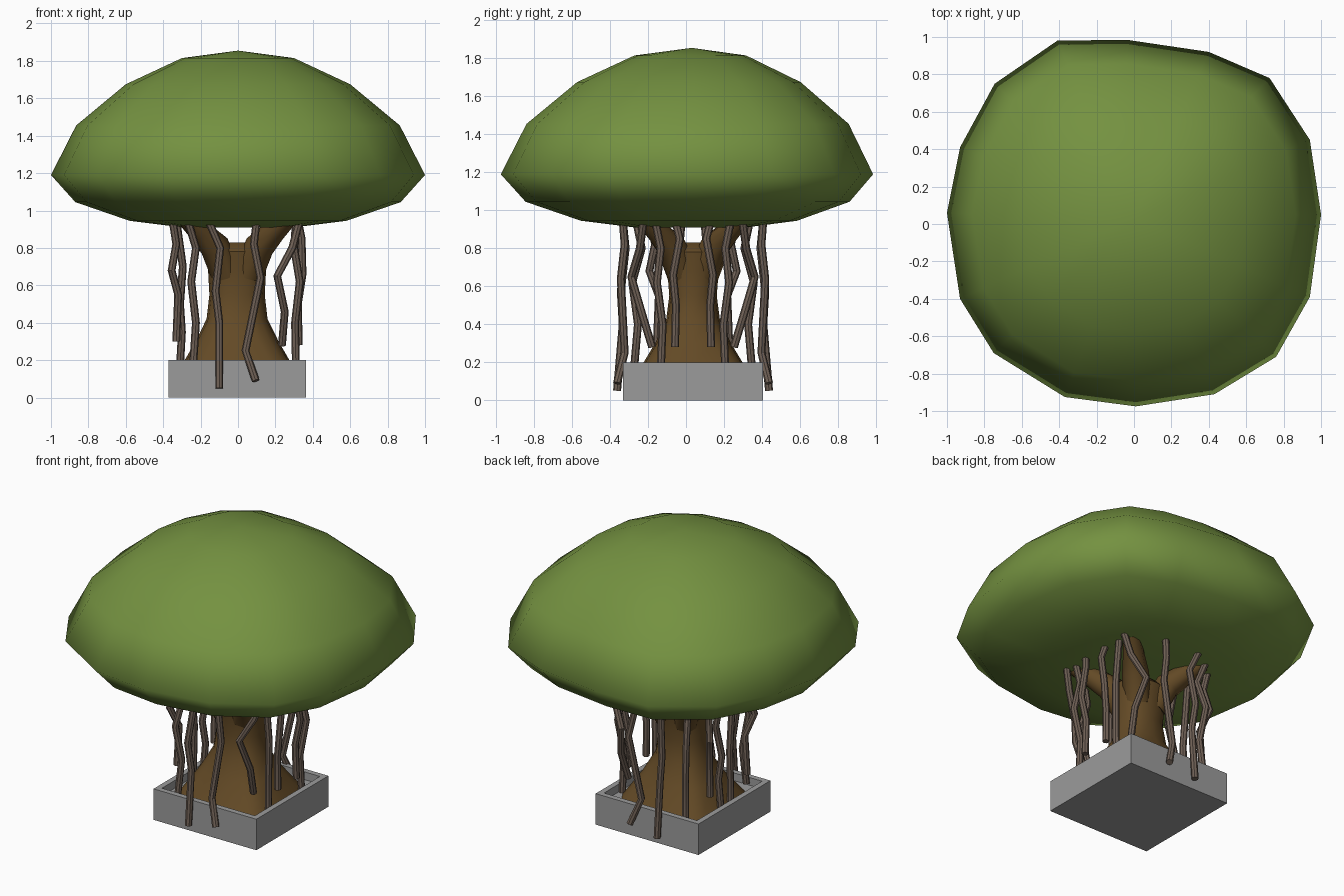
import bpy, bmesh, math
from mathutils import Vector

if "Cube" in bpy.data.objects:
    bpy.data.objects.remove(bpy.data.objects["Cube"])

CX, CY = -0.005, 0.037   # planter and trunk axis


def material(name, rgb):
    m = bpy.data.materials.new(name)
    m.diffuse_color = (*rgb, 1)
    m.use_nodes = True
    m.node_tree.nodes["Principled BSDF"].inputs["Base Color"].default_value = m.diffuse_color
    return m


LEAF = material("leaf green", (0.175, 0.285, 0.052))
BARK = material("bark brown", (0.125, 0.068, 0.019))
ROOT = material("root grey brown", (0.16, 0.118, 0.092))
STONE = material("planter grey", (0.33, 0.33, 0.33))


def add(name, bm, mat, smooth=None):
    bmesh.ops.recalc_face_normals(bm, faces=bm.faces)
    me = bpy.data.meshes.new(name)
    bm.to_mesh(me)
    bm.free()
    ob = bpy.data.objects.new(name, me)
    bpy.context.collection.objects.link(ob)
    me.materials.append(mat)
    if smooth:
        bpy.ops.object.select_all(action='DESELECT')
        bpy.context.view_layer.objects.active = ob
        ob.select_set(True)
        bpy.ops.object.shade_smooth_by_angle(angle=math.radians(smooth))
    return ob


def skin(bm, loops):
    """Bridge a list of point loops into a capped skin; one-point loops are poles."""
    rings = [[bm.verts.new(p) for p in loop] for loop in loops]
    for a, b in zip(rings, rings[1:]):
        n = max(len(a), len(b))
        for i in range(n):
            j = (i + 1) % n
            quad = [a[i % len(a)], a[j % len(a)], b[j % len(b)], b[i % len(b)]]
            bm.faces.new(list(dict.fromkeys(quad)))
    for r in (rings[0], rings[-1]):
        if len(r) > 2:
            bm.faces.new(r)


def tube(bm, path, radii, sides):
    """Tube along a mostly vertical or slanted path."""
    pts = [Vector(p) for p in path]
    loops = []
    for i, p in enumerate(pts):
        t = (pts[min(i + 1, len(pts) - 1)] - pts[max(i - 1, 0)]).normalized()
        u = t.cross(Vector((0, 1, 0))).normalized()
        v = t.cross(u)
        loops.append([p + radii[i] * (u * math.cos(a) + v * math.sin(a))
                      for a in (math.tau * k / sides for k in range(sides))])
    skin(bm, loops)


# Square planter with a recessed floor
bm = bmesh.new()
bmesh.ops.create_cube(bm, size=1)
for v in bm.verts:
    v.co = (CX + v.co.x * 0.735, CY + v.co.y * 0.735, (v.co.z + 0.5) * 0.2)
top = max(bm.faces, key=lambda f: f.calc_center_median().z)
bmesh.ops.inset_region(bm, faces=[top], thickness=0.05)
for v in top.verts:
    v.co = v.co.copy()
hole = bmesh.ops.extrude_face_region(bm, geom=[top])
bmesh.ops.translate(bm, vec=(0, 0, -0.05),
                    verts=[g for g in hole['geom'] if isinstance(g, bmesh.types.BMVert)])
if top.is_valid:
    bm.faces.remove(top)
add("planter", bm, STONE)

# Trunk: square flare rounding off upwards (height, half x, half y, squareness)
bm = bmesh.new()
loops = []
for z, hx, hy, e in [(0.148, 0.31, 0.295, 0.45), (0.2, 0.28, 0.26, 0.5), (0.3, 0.222, 0.2, 0.65),
                     (0.42, 0.163, 0.142, 0.85), (0.55, 0.148, 0.125, 0.95),
                     (0.68, 0.155, 0.135, 0.85), (0.78, 0.165, 0.15, 0.75), (0.83, 0.11, 0.1, 0.8)]:
    loop = []
    for k in range(16):
        a = math.tau * k / 16
        c, s = math.cos(a), math.sin(a)
        loop.append((CX + hx * math.copysign(abs(c) ** e, c),
                     CY + hy * math.copysign(abs(s) ** e, s), z))
    loops.append(loop)
skin(bm, loops)
add("trunk", bm, BARK, 50)

# Four diagonal branches
bm = bmesh.new()
for sx in (-1, 1):
    for sy in (-1, 1):
        path = [(CX + sx * d, CY + sy * d * 0.95, z)
                for d, z in ((0.06, 0.66), (0.12, 0.81), (0.2, 0.89), (0.28, 0.97))]
        tube(bm, path, (0.08, 0.08, 0.062, 0.05), 8)
add("branches", bm, BARK, 60)

# Hanging roots, front half (x, y from axis, z); each is repeated behind
FRONT_ROOTS = [
    [(-.16, -.37, .95), (-.095, -.355, .8), (-.12, -.38, .57), (-.1, -.37, .4), (-.1, -.4, .05)],
    [(.1, -.37, .95), (.085, -.36, .82), (.12, -.38, .64), (.04, -.36, .25), (.095, -.4, .09)],
    [(.33, -.26, .95), (.29, -.28, .8), (.21, -.325, .65), (.25, -.27, .46), (.235, -.215, .28)],
    [(.32, -.095, .95), (.34, -.07, .85), (.345, -.105, .66), (.32, -.09, .5), (.325, -.095, .28)],
    [(.31, -.2, .95), (.3, -.17, .8), (.33, -.19, .62), (.305, -.16, .4), (.31, -.17, .15)],
    [(-.35, -.22, .95), (-.33, -.2, .82), (-.355, -.23, .68), (-.32, -.18, .55), (-.33, -.19, .3)],
    [(-.33, -.06, .95), (-.295, -.08, .7), (-.31, -.04, .5), (-.3, -.06, .35), (-.31, -.05, .17)],
    [(-.27, -.3, .95), (-.225, -.27, .8), (-.25, -.32, .62), (-.225, -.29, .4), (-.24, -.31, .17)],
]
bm = bmesh.new()
for s in (1, -1):
    for path in FRONT_ROOTS:
        tube(bm, [(x, CY + s * y, z) for x, y, z in path], [0.021] * 5, 8)
add("hanging_roots", bm, ROOT, 30)

# Canopy: lumpy plan outline swept through a dome profile
OUTLINE = [(1, .05), (.94, .45), (.725, .78), (.40, .92), (-.04, .985), (-.41, .98), (-.745, .75),
           (-.93, .41), (-1, .06), (-.93, -.40), (-.75, -.69), (-.37, -.925), (.01, -.975),
           (.43, -.91), (.76, -.71), (.94, -.39)]
bm = bmesh.new()
loops = [[(0, 0.03, 1.855)]]
for f, z in [(0.3, 1.815), (0.6, 1.675), (0.865, 1.455), (1, 1.19), (0.87, 1.045),
             (0.58, 0.945), (0.3, 0.91)]:
    loops.append([(x * f, y * f + 0.03 * (1 - f), z) for x, y in OUTLINE])
loops.append([(0, 0.03, 0.91)])
skin(bm, loops)
add("canopy", bm, LEAF, 80)
